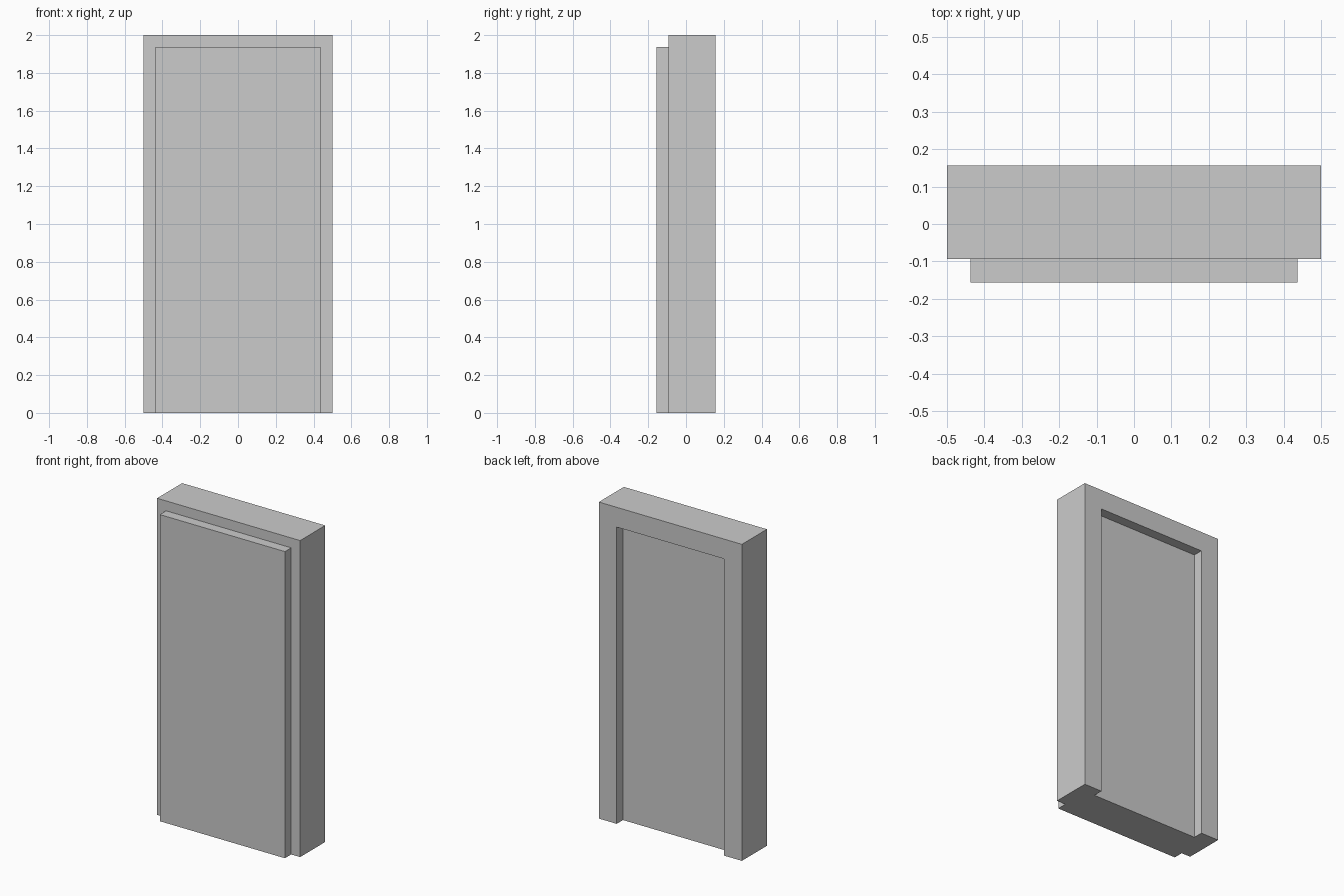
import bpy, bmesh
from mathutils import Vector, Matrix

if "Cube" in bpy.data.objects:
    bpy.data.objects.remove(bpy.data.objects["Cube"])

U = 1 / 16  # base module
W, D, H = 16 * U, 4 * U, 32 * U  # frame width, depth, height
FRONT_Y, BACK_Y = -1.5 * U, 2.5 * U


def panel(bm, side, border, offset):
    """Inset the front (-1) or back (+1) face and move the panel along y."""
    face = max(bm.faces, key=lambda f: f.normal.y * side)
    bmesh.ops.inset_individual(bm, faces=[face], thickness=border, use_even_offset=True)
    new = bmesh.ops.extrude_discrete_faces(bm, faces=[face])["faces"][0]
    bmesh.ops.translate(bm, verts=new.verts, vec=(0, offset, 0))
    bm.normal_update()


# Frame block, doubled in height so the panels run through the bottom
bm = bmesh.new()
size = Matrix.Diagonal((W, D, 2 * H, 1))
place = Matrix.Translation((0, (FRONT_Y + BACK_Y) / 2, 0))
bmesh.ops.create_cube(bm, size=1, matrix=place @ size)
bm.normal_update()

panel(bm, -1, U, -U)      # raised front slab
panel(bm, 1, 2 * U, -U)   # recessed back panel

# Cut at the floor and close the underside
cut = bmesh.ops.bisect_plane(
    bm, geom=bm.verts[:] + bm.edges[:] + bm.faces[:],
    plane_co=Vector((0, 0, 0)), plane_no=Vector((0, 0, 1)), clear_inner=True)
rim = [e for e in bm.edges if e.is_boundary]
bmesh.ops.edgeloop_fill(bm, edges=rim)
bmesh.ops.recalc_face_normals(bm, faces=bm.faces[:])

mesh = bpy.data.meshes.new("door_with_frame")
bm.to_mesh(mesh)
bm.free()
door = bpy.data.objects.new("door_with_frame", mesh)
bpy.context.collection.objects.link(door)
